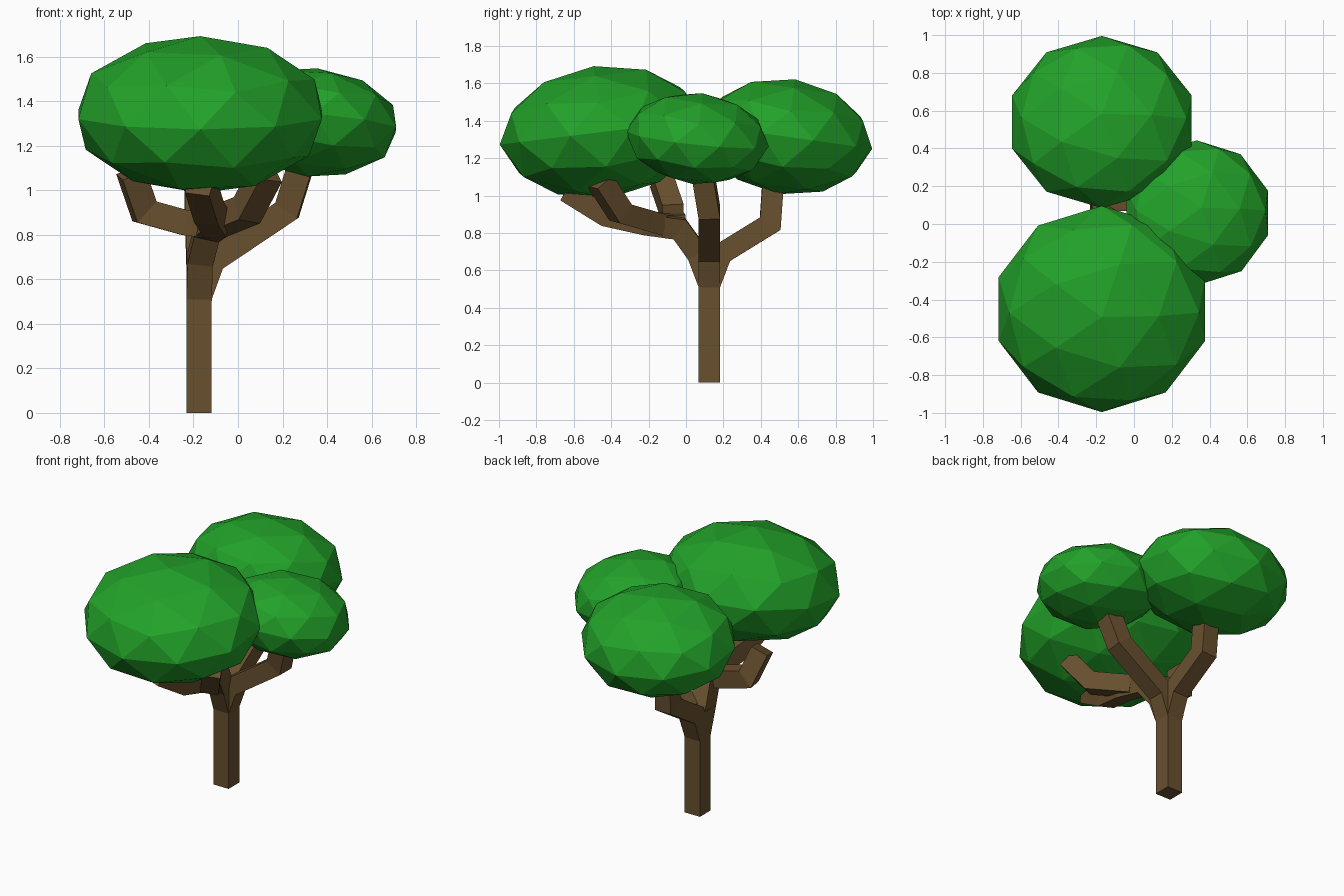
import bpy, bmesh
from math import radians
from mathutils import Vector

if "Cube" in bpy.data.objects:
    bpy.data.objects.remove(bpy.data.objects["Cube"])

def material(name, rgb):
    m = bpy.data.materials.new(name)
    m.diffuse_color = (*rgb, 1)
    m.use_nodes = True
    m.node_tree.nodes["Principled BSDF"].inputs["Base Color"].default_value = m.diffuse_color
    return m

BARK = material("bark", (0.14, 0.08, 0.028))
LEAF = material("leaf", (0.016, 0.36, 0.022))
HALF = 0.057  # half width of the square timber

def limb(name, points, side=(1, 0, 0)):
    """Sweep a square section along a path with mitred bends."""
    pts = [Vector(p) for p in points]
    dirs = [(b - a).normalized() for a, b in zip(pts, pts[1:])]
    d = dirs[0]
    u = Vector(side)
    u = (u - d * u.dot(d)).normalized()
    v = d.cross(u)
    ring = [pts[0] + (u * a + v * b) * HALF
            for a, b in ((-1, -1), (1, -1), (1, 1), (-1, 1))]
    bm = bmesh.new()
    prev = [bm.verts.new(c) for c in ring]
    bm.faces.new(prev[::-1])
    for i, d in enumerate(dirs):
        n = d + dirs[min(i + 1, len(dirs) - 1)]
        ring = [c + d * ((pts[i + 1] - c).dot(n) / d.dot(n)) for c in ring]
        cur = [bm.verts.new(c) for c in ring]
        for k in range(4):
            j = (k + 1) % 4
            bm.faces.new((prev[k], prev[j], cur[j], cur[k]))
        prev = cur
    bm.faces.new(prev)
    bmesh.ops.recalc_face_normals(bm, faces=bm.faces)
    me = bpy.data.meshes.new(name)
    bm.to_mesh(me)
    bm.free()
    me.materials.append(BARK)
    bpy.context.collection.objects.link(bpy.data.objects.new(name, me))

def foliage(name, centre, radii, tilt):
    """Flat-shaded, squashed and slightly tilted icosphere."""
    bpy.ops.mesh.primitive_ico_sphere_add(
        subdivisions=2, radius=1, location=centre,
        rotation=[radians(a) for a in tilt])
    ob = bpy.context.object
    ob.name = name
    ob.scale = radii
    ob.data.materials.append(LEAF)

# Trunk and the three main branches leaving its top
top = (-0.175, 0.125, 0.52)
limb("trunk", [(-0.175, 0.125, 0), (-0.175, 0.125, 0.69)])
limb("right_branch", [top, (-0.115, 0.125, 0.685), (0.22, 0.125, 0.91),
                      (0.285, 0.09, 1.12)])
limb("back_branch", [top, (-0.175, 0.19, 0.69), (-0.18, 0.45, 0.85),
                     (-0.185, 0.465, 1.06)])
limb("front_branch", [top, (-0.17, 0.06, 0.69), (-0.135, -0.04, 0.83),
                      (-0.10, -0.22, 0.855), (-0.13, -0.42, 0.90),
                      (-0.17, -0.63, 1.03)])

# Side shoots of the front branch
limb("front_left_shoot", [(-0.12, -0.06, 0.84), (-0.24, -0.07, 0.855),
                          (-0.42, -0.07, 0.905), (-0.48, -0.13, 1.08)], (0, 1, 0))
limb("front_right_shoot", [(-0.11, -0.14, 0.85), (0.04, -0.35, 0.91),
                           (0.13, -0.46, 1.08)])

# Leaf canopies
foliage("front_canopy", (-0.17, -0.45, 1.34), (0.575, 0.55, 0.355), (7, 0, 0))
foliage("back_canopy", (-0.17, 0.54, 1.315), (0.50, 0.46, 0.31), (-8, 0, 0))
foliage("right_canopy", (0.335, 0.06, 1.305), (0.395, 0.385, 0.245), (-6, 5, 0))
